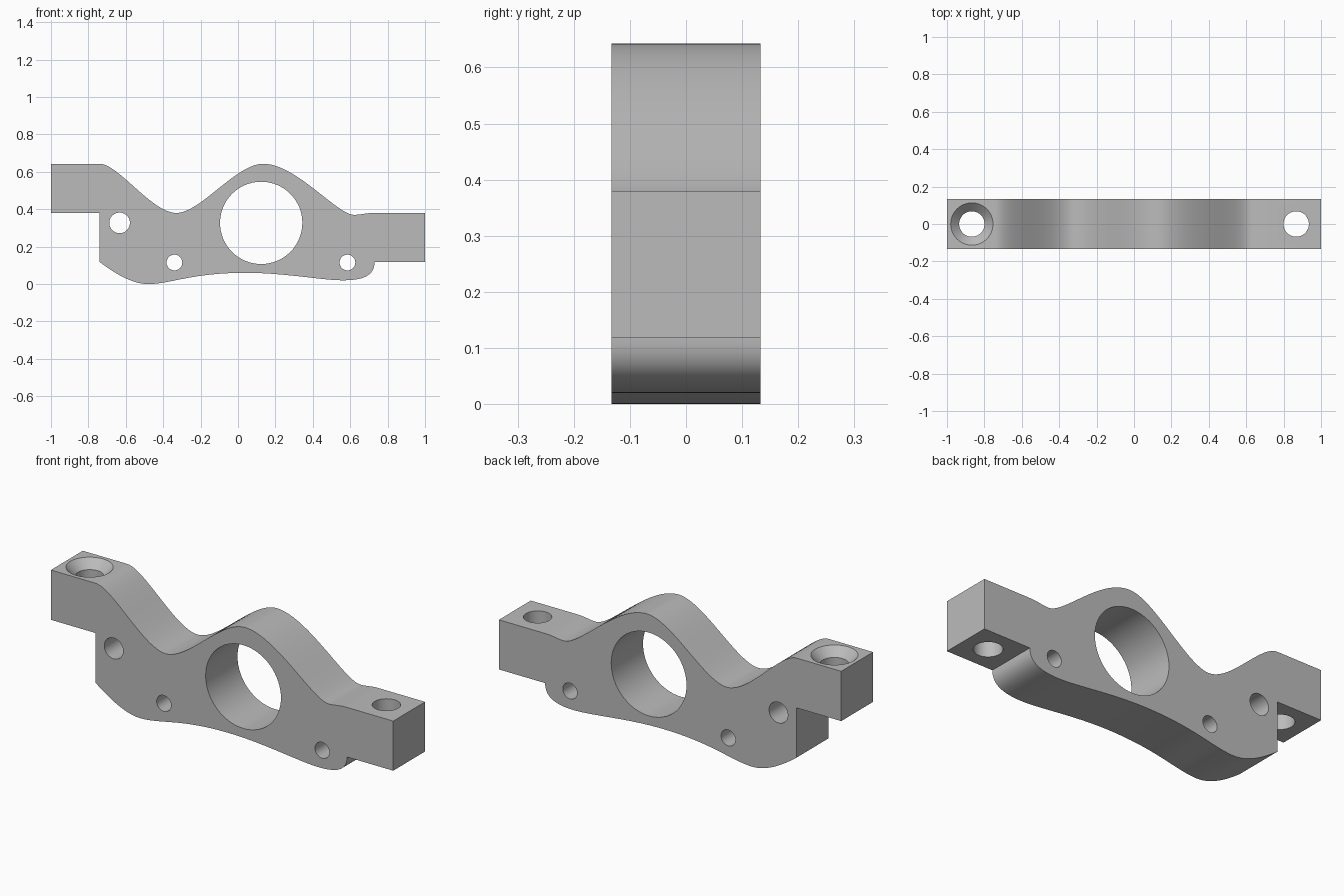
import bpy, bmesh, math
from mathutils import Vector
from mathutils.geometry import interpolate_bezier

cube = bpy.data.objects.get("Cube")
if cube:
    bpy.data.objects.remove(cube, do_unlink=True)

HALF = 0.133  # half thickness of the plate

grey = bpy.data.materials.new("machined_grey")
grey.use_nodes = True
grey.diffuse_color = (0.5, 0.5, 0.5, 1)
grey.node_tree.nodes["Principled BSDF"].inputs["Base Color"].default_value = (0.5, 0.5, 0.5, 1)


def make_object(name, bm):
    bmesh.ops.recalc_face_normals(bm, faces=bm.faces)
    mesh = bpy.data.meshes.new(name)
    bm.to_mesh(mesh)
    bm.free()
    mesh.materials.append(grey)
    ob = bpy.data.objects.new(name, mesh)
    bpy.context.collection.objects.link(ob)
    return ob


# Outline in x, z: two values are a corner, six are two handles and an end
outline = [
    (-1, 0.38), (-1, 0.643), (-0.74, 0.643),
    (-0.64, 0.643, -0.46, 0.38, -0.33, 0.38),     # valley
    (-0.2, 0.38, -0.01, 0.643, 0.135, 0.643),     # hump over the bore
    (0.31, 0.643, 0.53, 0.37, 0.62, 0.37),
    (0.66, 0.37, 0.68, 0.38, 0.73, 0.38),
    (1, 0.38), (1, 0.118), (0.73, 0.118),
    (0.73, 0.04, 0.66, 0.02, 0.56, 0.02),         # rounded foot
    (0.45, 0.02, 0.25, 0.06, 0.04, 0.06),         # arched underside
    (-0.25, 0.06, -0.36, 0, -0.48, 0),
    (-0.56, 0, -0.65, 0.05, -0.74, 0.118),
    (-0.74, 0.38),
]
points = []
for step in outline:
    p = [Vector((step[i], -HALF, step[i + 1])) for i in range(0, len(step), 2)]
    if len(p) == 1:
        points.append(p[0])
    else:
        points += interpolate_bezier(points[-1], p[0], p[1], p[2], 25)[1:]

# Plate body
bm = bmesh.new()
face = bm.faces.new([bm.verts.new(p) for p in points])
extruded = bmesh.ops.extrude_face_region(bm, geom=[face])["geom"]
bmesh.ops.translate(bm, vec=(0, 2 * HALF, 0),
                    verts=[g for g in extruded if isinstance(g, bmesh.types.BMVert)])
body = make_object("bracket_body", bm)


def cutter(name, loc, r1, r2, depth, along_y=False):
    bm = bmesh.new()
    bmesh.ops.create_cone(bm, cap_ends=True, segments=64,
                          radius1=r1, radius2=r2, depth=depth)
    ob = make_object(name, bm)
    ob.location = loc
    if along_y:
        ob.rotation_euler.x = math.pi / 2
    ob.hide_render = True
    return ob


# Bore, pin holes, bolt holes and countersink
cutters = [cutter(n, (x, 0, z), r, r, 1, True) for n, x, z, r in (
    ("bore", 0.124, 0.327, 0.22), ("upper_pin_hole", -0.633, 0.327, 0.055),
    ("lower_pin_hole", -0.34, 0.115, 0.042), ("foot_pin_hole", 0.585, 0.115, 0.042))]
cutters += [cutter("bolt_hole", (s * 0.867, 0, 0.4), 0.068, 0.068, 2) for s in (-1, 1)]
cutters.append(cutter("countersink", (-0.867, 0, 0.643), 0.068, 0.158, 0.09))

bpy.context.view_layer.objects.active = body
body.select_set(True)
for c in cutters:
    mod = body.modifiers.new(c.name, "BOOLEAN")
    mod.operation = "DIFFERENCE"
    mod.solver = "EXACT"
    mod.object = c
    bpy.ops.object.modifier_apply(modifier=mod.name)
    bpy.data.objects.remove(c, do_unlink=True)

bpy.ops.object.shade_smooth_by_angle(angle=math.radians(30))
